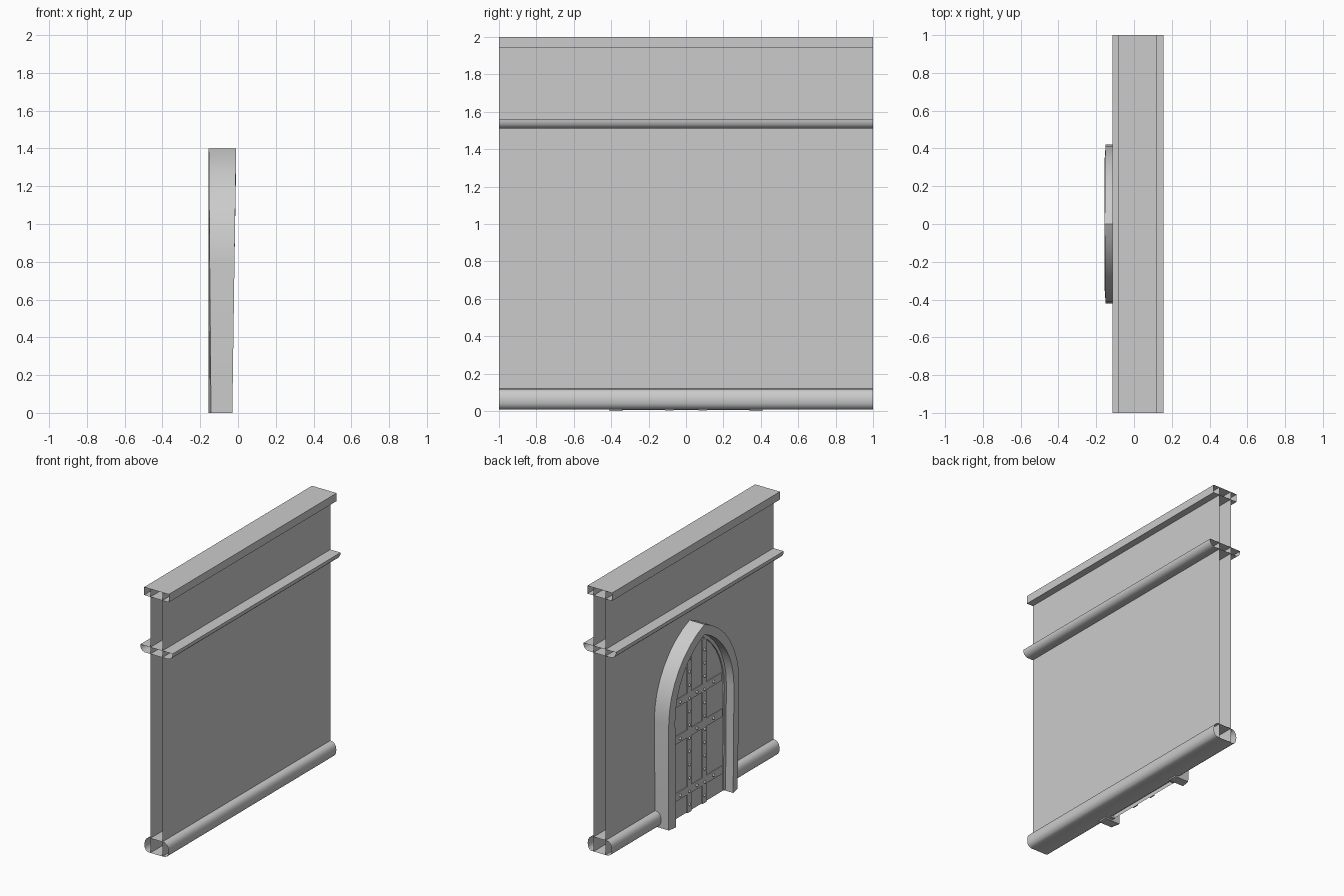
import bpy, bmesh, math
from mathutils import Vector, Matrix

cube = bpy.data.objects.get("Cube")
if cube:
    bpy.data.objects.remove(cube)

stone = bpy.data.materials.new("plain_grey")
stone.use_nodes = True
GREY = (0.6, 0.6, 0.6, 1)
stone.diffuse_color = GREY
stone.node_tree.nodes["Principled BSDF"].inputs["Base Color"].default_value = GREY

MID = 0.02       # wall centre line in x
SPRING = 0.8     # height where the arch starts to curve


def finish(name, bm, angle=35):
    mesh = bpy.data.meshes.new(name)
    bm.to_mesh(mesh)
    bm.free()
    mesh.materials.append(stone)
    ob = bpy.data.objects.new(name, mesh)
    bpy.context.collection.objects.link(ob)
    bpy.ops.object.select_all(action='DESELECT')
    ob.select_set(True)
    bpy.context.view_layer.objects.active = ob
    bpy.ops.object.shade_smooth_by_angle(angle=math.radians(angle))
    return ob


def moulding(name, half, closed=True):
    """Sweep a mirrored profile along the wall, with open ends."""
    bm = bmesh.new()
    right = [(MID + d, z) for d, z in half]
    left = [(MID - d, z) for d, z in reversed(half)]
    rows = [[bm.verts.new((x, y, z)) for y in (-1, 1)] for x, z in right + left]
    n = len(rows)
    for i in range(n):
        if closed or i not in (len(half) - 1, n - 1):
            a, b = rows[i], rows[(i + 1) % n]
            bm.faces.new((a[0], b[0], b[1], a[1]))
    return finish(name, bm)


def arch(inset, foot=0.01, steps=8):
    """Pointed arch outline as (y, z), from the +y foot to the -y foot."""
    r, c = 0.6386 - inset, -0.2186
    top = math.acos(-c / r)
    side = [(0.41 - inset, foot)]
    side += [(c + r * math.cos(top * i / steps), SPRING + r * math.sin(top * i / steps))
             for i in range(steps + 1)]
    side[-1] = (0, side[-1][1])
    return side + [(-y, z) for y, z in reversed(side[:-1])]


def arch_ring(name, outer, inner, front, back, lean=0.0, foot=0.01):
    """Solid band between two arch outlines."""
    bm = bmesh.new()
    rows = []
    for (yo, zo), (yi, zi) in zip(arch(outer, foot), arch(inner, foot)):
        tilt = lean * (1 - zo / 1.4)
        rows.append([bm.verts.new(p) for p in (
            (front + tilt * 0.6, yo, zo), (front, yi, zi),
            (back - tilt, yi, zi), (back - tilt, yo, zo))])
    for a, b in zip(rows, rows[1:]):
        for k in range(4):
            m = (k + 1) % 4
            bm.faces.new((a[k], a[m], b[m], b[k]))
    bm.faces.new(rows[0])
    bm.faces.new(rows[-1])
    bmesh.ops.recalc_face_normals(bm, faces=bm.faces)
    return finish(name, bm)


def box(bm, x0, x1, y0, y1, z0, z1):
    size = Matrix.Diagonal((x1 - x0, y1 - y0, z1 - z0, 1))
    centre = Vector((x0 + x1, y0 + y1, z0 + z1)) / 2
    bmesh.ops.create_cube(bm, size=1, matrix=Matrix.Translation(centre) @ size)


def arch_height(y, inset):
    r = 0.6386 - inset
    return SPRING + math.sqrt(r * r - (abs(y) + 0.2186) ** 2)


# Wall faces and the three mouldings
moulding("wall", [(0.05, 2.0), (0.05, 0.01)], closed=False)
moulding("cap", [(0.103, 2.0), (0.103, 1.94)])
moulding("ledge", [(0.135, 1.56), (0.134, 1.545), (0.128, 1.53),
                   (0.118, 1.518), (0.1, 1.51)])
moulding("base", [(0.05, 0.12), (0.07, 0.117), (0.086, 0.107), (0.096, 0.09),
                  (0.1, 0.065), (0.098, 0.04), (0.088, 0.02), (0.07, 0.01)])

# Door surround and its inner lip
arch_ring("door_frame", 0.0, 0.07, -0.155, -0.01, lean=0.02, foot=0.0)
arch_ring("door_lip", 0.07, 0.095, -0.092, -0.04)

# Door leaf
DOOR = -0.083
bm = bmesh.new()
leaf = bm.faces.new([bm.verts.new((DOOR, y, z)) for y, z in arch(0.07, 0.005)])
bmesh.ops.recalc_face_normals(bm, faces=[leaf])
if leaf.normal.x > 0:
    leaf.normal_flip()
finish("door_leaf", bm)

# Vertical iron bars and horizontal straps
BARS = (-0.09, 0.09)
STRAPS = (0.17, 0.6, 0.875)
bm = bmesh.new()
for y in BARS:
    box(bm, DOOR - 0.009, DOOR, y - 0.022, y + 0.022, 0.003, arch_height(y, 0.1))
finish("door_bars", bm)
bm = bmesh.new()
for z in STRAPS:
    w = 0.305 if z < SPRING else 0.295
    box(bm, DOOR - 0.006, DOOR, -w, w, z - 0.03, z + 0.03)
finish("door_straps", bm)

# Rivets
bm = bmesh.new()
spots = [(y, 0.06 + 0.1 * i) for y in BARS for i in range(12)]
spots += [(y, z) for y in (-0.2, 0, 0.2) for z in STRAPS]
for y, z in spots:
    bmesh.ops.create_uvsphere(bm, u_segments=8, v_segments=6, radius=0.011,
                              matrix=Matrix.Translation((DOOR - 0.008, y, z)))
finish("rivets", bm, 60)
